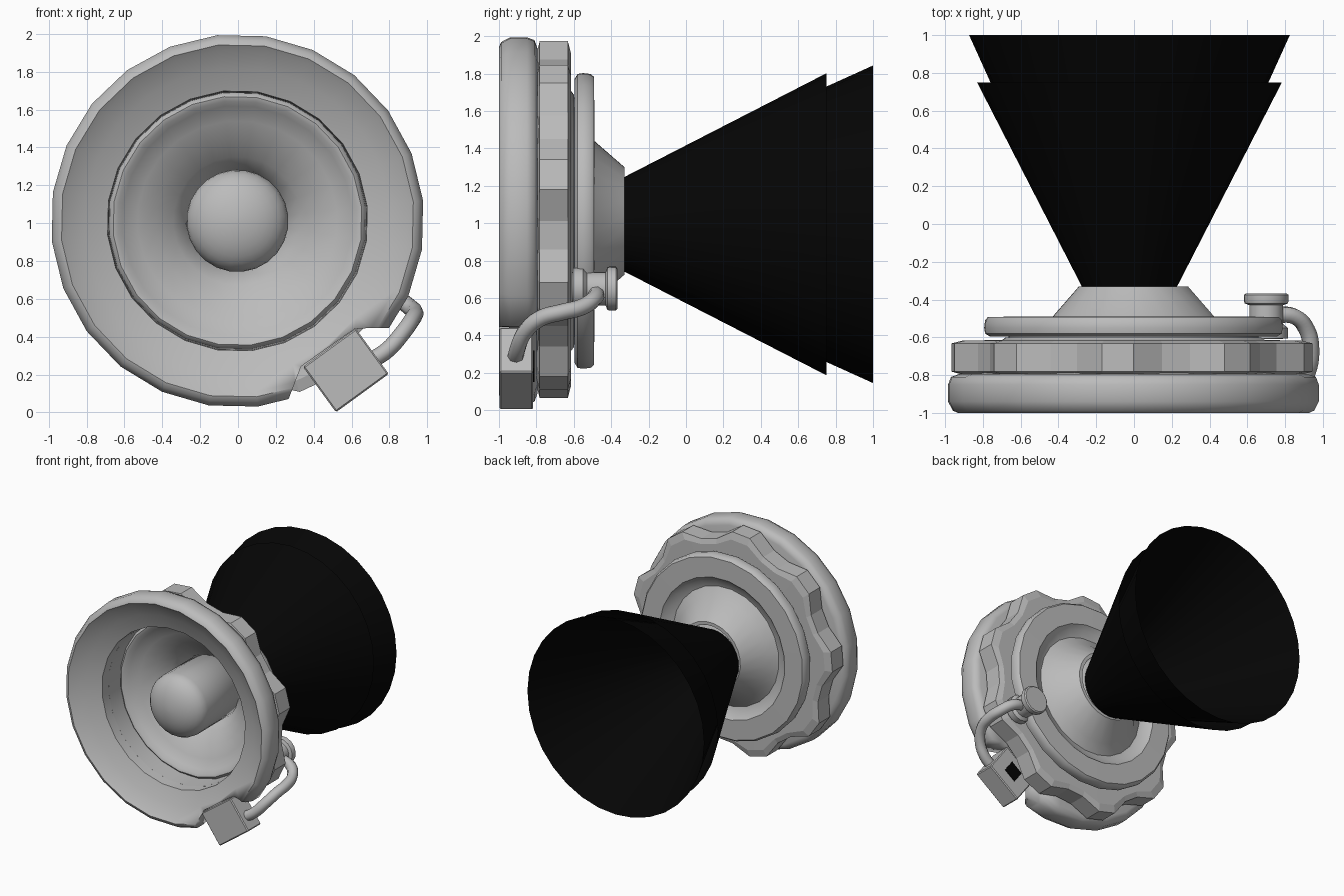
import bpy, bmesh, math
from mathutils import Vector, Matrix

if "Cube" in bpy.data.objects:
    bpy.data.objects.remove(bpy.data.objects["Cube"])

CX, CZ = -0.003, 1.012   # lamp axis


def material(name, c):
    m = bpy.data.materials.new(name)
    m.diffuse_color = (c, c, c, 1)
    m.use_nodes = True
    m.node_tree.nodes["Principled BSDF"].inputs["Base Color"].default_value = m.diffuse_color
    return m


grey = material("warm_grey", 0.5)
black = material("black", 0.0015)


def finish(name, bm, mat, angle=35, closed=True):
    bmesh.ops.recalc_face_normals(bm, faces=bm.faces)
    if closed and bm.calc_volume(signed=True) < 0:
        bmesh.ops.reverse_faces(bm, faces=bm.faces)
    me = bpy.data.meshes.new(name)
    bm.to_mesh(me)
    bm.free()
    me.materials.append(mat)
    me.shade_smooth()
    me.set_sharp_from_angle(angle=math.radians(angle))
    ob = bpy.data.objects.new(name, me)
    bpy.context.collection.objects.link(ob)
    return ob


def lathe(name, profile, mat, n=24, phase=6.2, cx=CX, cz=CZ, loop=True,
          shape=lambda r, i: r, angle=35, cap=False):
    """Revolve (radius, y) points round an axis along y."""
    bm = bmesh.new()
    rings = []
    for r, y in profile:
        ring = []
        for i in range(n):
            a = math.radians(phase + 360 * i / n)
            q = shape(r, i)
            ring.append(bm.verts.new((cx + q * math.cos(a), y, cz + q * math.sin(a))))
        rings.append(ring)
    for k in range(len(rings) if loop else len(rings) - 1):
        a, b = rings[k], rings[(k + 1) % len(rings)]
        for i in range(n):
            j = (i + 1) % n
            bm.faces.new((a[i], a[j], b[j], b[i]))
    if cap:
        bm.faces.new(rings[0])
        bm.faces.new(rings[-1])
    return finish(name, bm, mat, angle, loop or cap)


def block(name, center, size, tilt, mat, bevel=0.0, taper=1.0):
    """Box turned about the y axis; taper widens its outer side."""
    bm = bmesh.new()
    bmesh.ops.create_cube(bm, size=1)
    for v in bm.verts:
        if v.co.z < 0:
            v.co.x *= taper
        v.co = Vector(v.co[k] * size[k] for k in range(3))
    if bevel:
        bmesh.ops.bevel(bm, geom=bm.edges[:], offset=bevel, segments=1, affect='EDGES')
    bm.transform(Matrix.Translation(center) @ Matrix.Rotation(math.radians(-tilt), 4, 'Y'))
    return finish(name, bm, mat, 30)


# Front rim with a shallow inner slope and a deep inner wall
rim = lathe("front_rim", [
    (0.908, -0.98), (0.935, -1.0), (0.962, -0.988), (0.987, -0.94), (0.987, -0.85),
    (0.972, -0.81), (0.93, -0.795), (0.685, -0.795), (0.69, -0.88), (0.81, -0.925)],
    grey, angle=50)

# Flared notch in the rim for the connector box
cutter = block("notch_cutter", (0.543, -0.9, 0.249), (0.35, 0.4, 0.23), 35, grey, taper=2.95)
cutter.hide_render = True
cutter.display_type = 'WIRE'
cut = rim.modifiers.new("notch", 'BOOLEAN')
cut.operation = 'DIFFERENCE'
cut.object = cutter

# Inner core joining rim, grip ring and horn
lathe("inner_core", [(0.685, -0.80), (0.86, -0.80), (0.86, -0.63), (0.70, -0.615),
                     (0.68, -0.60)], grey)

# Grip ring with nine lugs
lathe("grip_ring", [
    (0.70, -0.775), (0.90, -0.798), (0.962, -0.782), (0.962, -0.632),
    (0.90, -0.616), (0.70, -0.615)], grey, n=36, phase=10,
    shape=lambda r, i: r - (r - 0.70) * 0.33 if i % 4 in (2, 3) else r, angle=5)

# Horn bowl with its back flange
lathe("horn_bowl", [
    (0.61, -0.625), (0.635, -0.655), (0.66, -0.662), (0.68, -0.645), (0.685, -0.62),
    (0.665, -0.60), (0.665, -0.59), (0.765, -0.595), (0.79, -0.58), (0.795, -0.55),
    (0.79, -0.51), (0.775, -0.492), (0.605, -0.49), (0.57, -0.525), (0.51, -0.545),
    (0.43, -0.49), (0.29, -0.33), (0.262, -0.33), (0.275, -0.385), (0.34, -0.455),
    (0.43, -0.53), (0.53, -0.59)], grey, angle=45)

# Rounded centre plug
dome = [(0.27 * math.cos(t * math.pi / 16), -0.79 - 0.16 * math.sin(t * math.pi / 16))
        for t in range(8)]
lathe("centre_plug", [(0.25, -0.34), (0.27, -0.36)] + dome + [(0.012, -0.95)], grey,
      loop=False, cap=True, angle=50)

# Two nested open black cones
for name, r0, r1, y1 in (("outer_cone", 0.25, 0.807, 0.75), ("inner_cone", 0.245, 0.849, 1.0)):
    lathe(name, [(r0, -0.335), (r1, y1)], black, n=32, phase=0, cx=-0.024, cz=0.994, loop=False)

# Connector box with a dark socket on its back
block("connector_box", (0.57, -0.907, 0.222), (0.345, 0.18, 0.297), 36, grey, bevel=0.008)
block("socket_plate", (0.565, -0.814, 0.235), (0.12, 0.008, 0.12), 36, black)

# Spool-shaped terminal knob
lathe("terminal_knob", [
    (0.09, -0.61), (0.09, -0.56), (0.09, -0.43), (0.115, -0.42), (0.118, -0.41),
    (0.118, -0.375), (0.108, -0.367)], grey, n=16, cx=0.70, cz=0.65, loop=False, cap=True)
lathe("knob_collar", [(0.115, -0.605), (0.115, -0.55), (0.09, -0.53), (0.08, -0.605)],
      grey, n=16, cx=0.70, cz=0.65)

# Bent cable from the box to the knob
curve = bpy.data.curves.new("cable_path", 'CURVE')
curve.dimensions = '3D'
curve.bevel_depth = 0.044
curve.bevel_resolution = 2
curve.resolution_u = 5
curve.use_fill_caps = True
path = [(0.68, -0.915, 0.26), (0.79, -0.90, 0.33), (0.87, -0.86, 0.42), (0.92, -0.78, 0.49),
        (0.937, -0.66, 0.525), (0.915, -0.56, 0.55), (0.85, -0.49, 0.595), (0.74, -0.48, 0.63)]
spline = curve.splines.new('BEZIER')
spline.bezier_points.add(len(path) - 1)
for p, co in zip(spline.bezier_points, path):
    p.co = co
    p.handle_left_type = p.handle_right_type = 'AUTO'
tube = bpy.data.objects.new("cable_path", curve)
bpy.context.collection.objects.link(tube)
bpy.context.view_layer.update()
mesh = bpy.data.meshes.new_from_object(tube.evaluated_get(bpy.context.evaluated_depsgraph_get()))
bpy.data.objects.remove(tube)
mesh.materials.clear()
mesh.materials.append(grey)
mesh.shade_smooth()
mesh.set_sharp_from_angle(angle=math.radians(50))
bpy.context.collection.objects.link(bpy.data.objects.new("cable", mesh))
